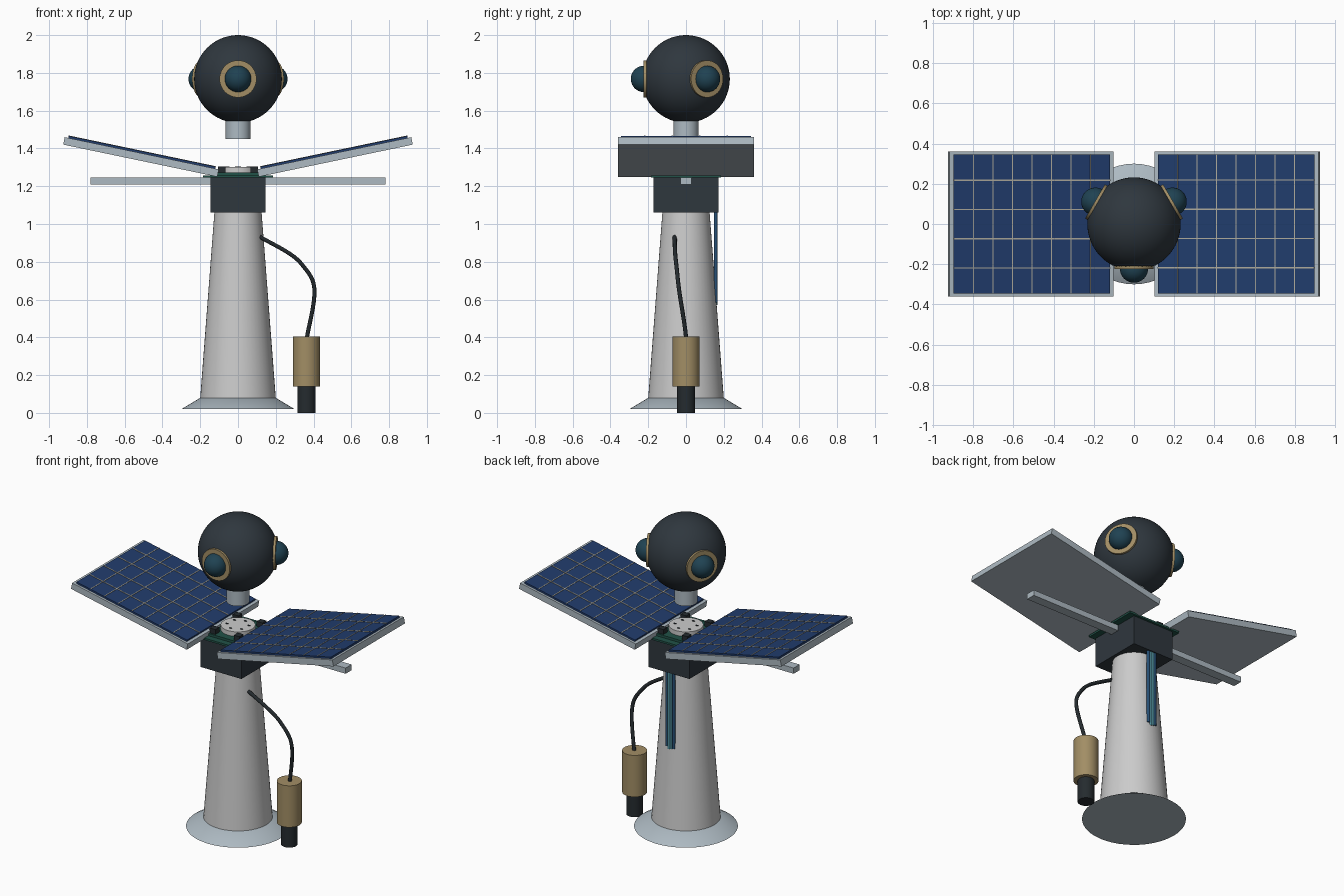
import bpy, bmesh
from math import radians, pi, cos, sin
from mathutils import Matrix, Vector

if "Cube" in bpy.data.objects:
    bpy.data.objects.remove(bpy.data.objects["Cube"])


def colour(name, r, g, b):
    m = bpy.data.materials.new(name)
    m.diffuse_color = (r, g, b, 1)
    m.use_nodes = True
    m.node_tree.nodes["Principled BSDF"].inputs["Base Color"].default_value = m.diffuse_color
    return m


DARK = colour("dark_slate", 0.028, 0.038, 0.048)
BLACK = colour("black_rubber", 0.018, 0.024, 0.028)
METAL = colour("pale_metal", 0.42, 0.49, 0.54)
WHITE = colour("off_white", 0.74, 0.77, 0.76)
BRASS = colour("brass", 0.36, 0.27, 0.13)
GLASS = colour("lens_glass", 0.014, 0.055, 0.085)
CELL = colour("cell_blue", 0.015, 0.045, 0.15)
LINE = colour("cell_line", 0.42, 0.40, 0.33)
GREEN = colour("board_green", 0.015, 0.085, 0.065)
BLUE = colour("strip_blue", 0.02, 0.08, 0.18)
TEAL = colour("strip_teal", 0.08, 0.28, 0.34)


def finish(name, bm, mat, matrix=None, smooth=False):
    me = bpy.data.meshes.new(name)
    bmesh.ops.recalc_face_normals(bm, faces=bm.faces)
    bm.to_mesh(me)
    bm.free()
    ob = bpy.data.objects.new(name, me)
    bpy.context.collection.objects.link(ob)
    me.materials.append(mat)
    if matrix:
        ob.matrix_world = matrix
    if smooth:
        bpy.ops.object.select_all(action='DESELECT')
        ob.select_set(True)
        bpy.context.view_layer.objects.active = ob
        bpy.ops.object.shade_smooth_by_angle(angle=radians(35))
    return ob


def boxes(name, items, mat, matrix=None):
    """One mesh from boxes given as (size, centre)."""
    bm = bmesh.new()
    for size, centre in items:
        bmesh.ops.create_cube(bm, size=1, matrix=Matrix.Translation(centre) @ Matrix.Diagonal((*size, 1)))
    return finish(name, bm, mat, matrix)


def lathe(name, profile, mat, matrix=None, closed=False, steps=64):
    """Spin an (r, z) profile around the local z axis."""
    bm = bmesh.new()
    vs = [bm.verts.new((r, 0, z)) for r, z in profile]
    es = [bm.edges.new(p) for p in zip(vs, vs[1:])]
    if closed:
        es.append(bm.edges.new((vs[-1], vs[0])))
    bmesh.ops.spin(bm, geom=vs + es, axis=(0, 0, 1), cent=(0, 0, 0), angle=2 * pi, steps=steps)
    bmesh.ops.remove_doubles(bm, verts=bm.verts, dist=1e-5)
    return finish(name, bm, mat, matrix, True)


def cylinder(name, r, z0, z1, mat, x=0, y=0, r_top=None, steps=48):
    profile = [(0, z0), (r, z0), (r if r_top is None else r_top, z1), (0, z1)]
    return lathe(name, profile, mat, Matrix.Translation((x, y, 0)), steps=steps)


# Base flange, tapered mast and electronics housing
cylinder("base_flange", 0.30, 0.02, 0.08, METAL, r_top=0.20)
cylinder("mast", 0.20, 0.08, 1.06, WHITE, r_top=0.125)
boxes("housing", [((0.29, 0.345, 0.185), (0, 0, 1.1525))], DARK)
boxes("cross_beam", [((1.56, 0.06, 0.036), (0, 0, 1.227))], METAL)

# Circuit boards, disc and chips on top of the housing
boxes("circuit_board", [((0.37, 0.37, 0.012), (0, 0, 1.252)),
                        ((0.22, 0.29, 0.016), (0, 0, 1.265))], GREEN)
cylinder("board_disc", 0.10, 1.273, 1.302, WHITE)
boxes("board_chips", [((0.04, 0.04, 0.032), (sx * 0.085, sy * 0.115, 1.288))
                      for sx in (-1, 1) for sy in (-1, 1)], BLACK)
boxes("disc_contacts", [((0.016, 0.01, 0.004), (0.065 * cos(a), 0.065 * sin(a), 1.303))
                        for a in [k * pi / 3 + 0.4 for k in range(6)]], BLACK)

# Tilted solar panels, mirrored by a half turn
L, W, T = 0.833, 0.72, 0.04
SL, SW = 0.795, 0.69
for side, turn in (("right", 0), ("left", pi)):
    M = (Matrix.Rotation(turn, 4, 'Z') @ Matrix.Translation((0.11, 0, 1.25))
         @ Matrix.Rotation(radians(-11.8), 4, 'Y'))
    boxes(side + "_panel_frame", [((L, W, T), (L / 2, 0, T / 2))], METAL, M)
    boxes(side + "_panel_cells", [((SL, SW, 0.012), (L / 2, 0, T + 0.005))], CELL, M)
    x0 = (L - SL) / 2
    lines = [((0.005, SW, 0.003), (x0 + SL * k / 8, 0, T + 0.0115)) for k in range(1, 8)]
    lines += [((SL, 0.006, 0.003), (L / 2, -SW / 2 + SW * (k + 0.5) / 4.75 + 0.055, T + 0.0118))
              for k in range(4)]
    boxes(side + "_panel_grid", lines, LINE, M)

# Neck and camera ball
cylinder("neck", 0.066, 1.45, 1.56, METAL)
HZ, HR = 1.768, 0.232
arc = [(HR * sin(pi * k / 32), -HR * cos(pi * k / 32)) for k in range(33)]
lathe("camera_ball", arc, DARK, Matrix.Translation((0, 0, HZ)))

# Three lenses with brass rings, evenly spaced round the ball
dome = [(0.07 * cos(pi / 2 * k / 12), 0.222 + 0.07 * sin(pi / 2 * k / 12)) for k in range(13)]
for k in range(3):
    M = (Matrix.Translation((0, 0, HZ)) @ Matrix.Rotation(k * 2 * pi / 3, 4, 'Z')
         @ Matrix.Rotation(pi / 2, 4, 'X'))
    lathe(f"lens_{k + 1}", [(0, 0.19), (0.07, 0.19)] + dome, GLASS, M, steps=40)
    lathe(f"lens_ring_{k + 1}", [(0.068, 0.2), (0.098, 0.2), (0.098, 0.224), (0.068, 0.224)],
          BRASS, M, closed=True, steps=48)

# Hanging probe and its cable
cylinder("probe_body", 0.072, 0.14, 0.405, BRASS, x=0.362)
cylinder("probe_tip", 0.048, 0.0, 0.14, BLACK, x=0.362)
cu = bpy.data.curves.new("probe_cable", 'CURVE')
cu.dimensions = '3D'
cu.bevel_depth = 0.011
cu.bevel_resolution = 3
cu.use_fill_caps = True
sp = cu.splines.new('BEZIER')
path = [((0.115, -0.06, 0.932), (0.10, 0, -0.055)), ((0.335, -0.052, 0.79), (0.04, 0.006, -0.05)),
        ((0.405, -0.035, 0.64), (0, 0.01, -0.07)), ((0.365, 0, 0.40), (-0.012, 0.006, -0.07))]
sp.bezier_points.add(len(path) - 1)
for p, (co, h) in zip(sp.bezier_points, path):
    p.co = co
    p.handle_left, p.handle_right = Vector(co) - Vector(h), Vector(co) + Vector(h)
cu.materials.append(BLACK)
bpy.context.collection.objects.link(bpy.data.objects.new("probe_cable", cu))

# Ribbon of strips hanging behind the mast
for k, (x, z, mat) in enumerate([(-0.024, 0.58, BLUE), (-0.008, 0.575, TEAL),
                                 (0.008, 0.57, TEAL), (0.024, 0.585, BLUE)]):
    cylinder(f"back_strip_{k + 1}", 0.0095, z, 1.065, mat, x=x, y=0.157, steps=12)
